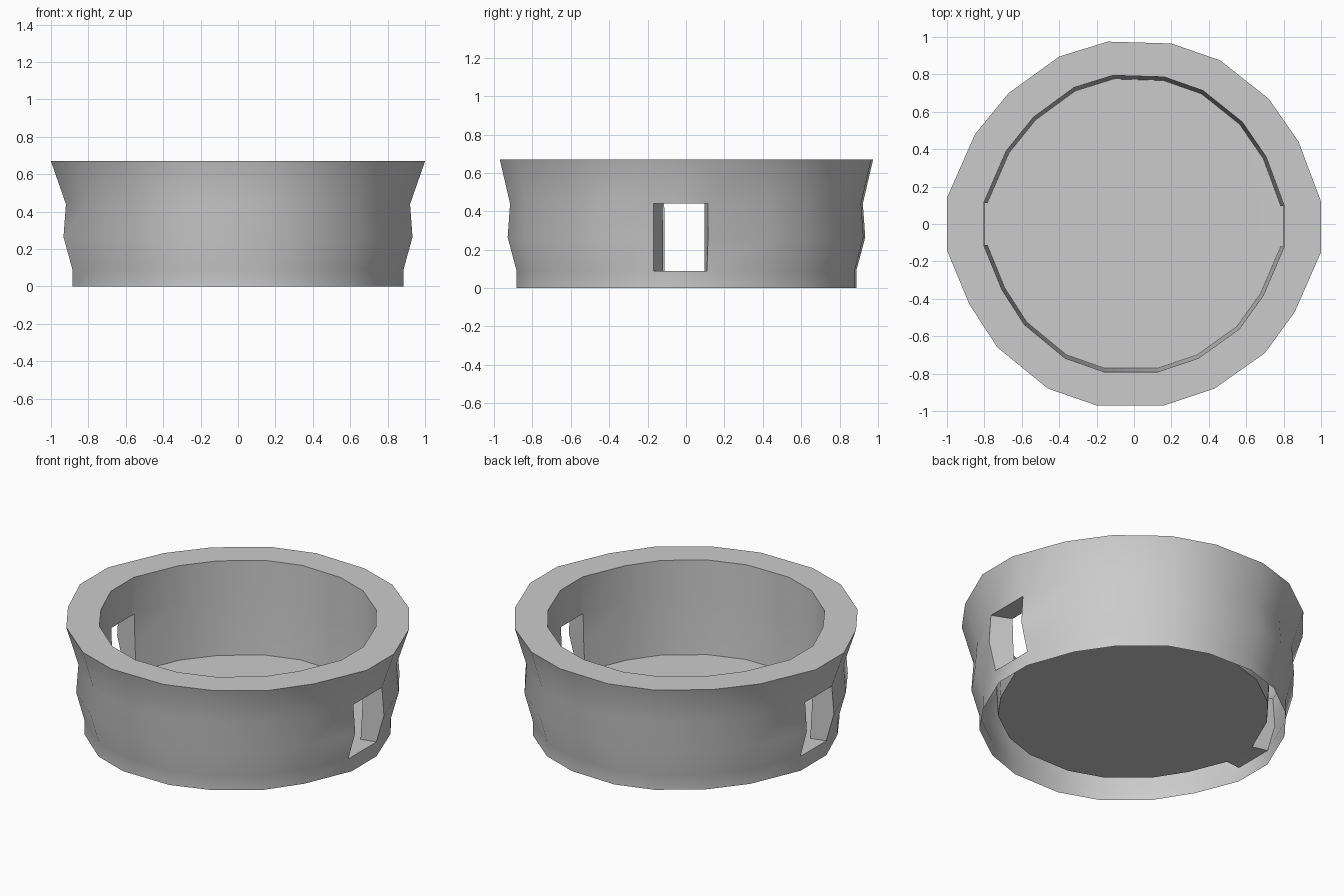
import bpy, bmesh

if "Cube" in bpy.data.objects:
    bpy.data.objects.remove(bpy.data.objects["Cube"])

# Slightly irregular 20-sided rim outline, counter-clockwise from the right window
OUTLINE = [(1, -.15), (1, .12), (.88, .44), (.72, .67), (.46, .875), (.2, .965),
           (-.14, .975), (-.4, .895), (-.67, .7), (-.85, .48), (-1, .14),
           (-1, -.14), (-.88, -.43), (-.73, -.66), (-.46, -.88), (-.2, -.97),
           (.16, -.97), (.43, -.88), (.7, -.69), (.86, -.47)]
N = len(OUTLINE)
WINDOWS = (0, 10)            # outline sides that carry an opening

# Wall profiles: height, x scale, y scale
OUTER = [(0, .885, .91), (.09, .885, .91), (.265, .933, .958), (.44, .92, .945), (.67, 1, 1)]
INNER = [(.085, .785, .795), (.265, .795, .805), (.44, .80, .81), (.67, .803, .815)]

bm = bmesh.new()


def ring(z, sx, sy, skew=False):
    verts = [bm.verts.new((x * sx, y * sy, z)) for x, y in OUTLINE]
    if skew:                 # the right opening is wider on the outside
        verts[0].co.y = -.17
    return verts


def band(lower, upper, skip=(), flip=False):
    for i in range(N):
        if i in skip:
            continue
        j = (i + 1) % N
        face = [lower[i], lower[j], upper[j], upper[i]]
        bm.faces.new(face[::-1] if flip else face)


# Outer and inner walls, leaving the window rows open
outer = [ring(*p, skew=0 < k < 4) for k, p in enumerate(OUTER)]
inner = [ring(*p) for p in INNER]
for k in range(4):
    band(outer[k], outer[k + 1], WINDOWS if k in (1, 2) else ())
for k in range(3):
    band(inner[k], inner[k + 1], WINDOWS if k in (0, 1) else (), flip=True)

# Flat top rim and recessed floor
band(outer[-1], inner[-1])
bm.faces.new(inner[0])

# Window sill, lintel and side jambs
for i in WINDOWS:
    j = i + 1
    bm.faces.new((outer[1][i], outer[1][j], inner[0][j], inner[0][i]))
    bm.faces.new((outer[3][j], outer[3][i], inner[2][i], inner[2][j]))
    for k in (1, 2):
        bm.faces.new((outer[k][i], inner[k - 1][i], inner[k][i], outer[k + 1][i]))
        bm.faces.new((outer[k][j], outer[k + 1][j], inner[k][j], inner[k - 1][j]))

mesh = bpy.data.meshes.new("round_tub")
bm.to_mesh(mesh)
bm.free()
tub = bpy.data.objects.new("round_tub", mesh)
bpy.context.collection.objects.link(tub)

# Smooth walls with crisp rim and window edges
bpy.context.view_layer.objects.active = tub
tub.select_set(True)
bpy.ops.object.shade_smooth_by_angle(angle=0.6)
